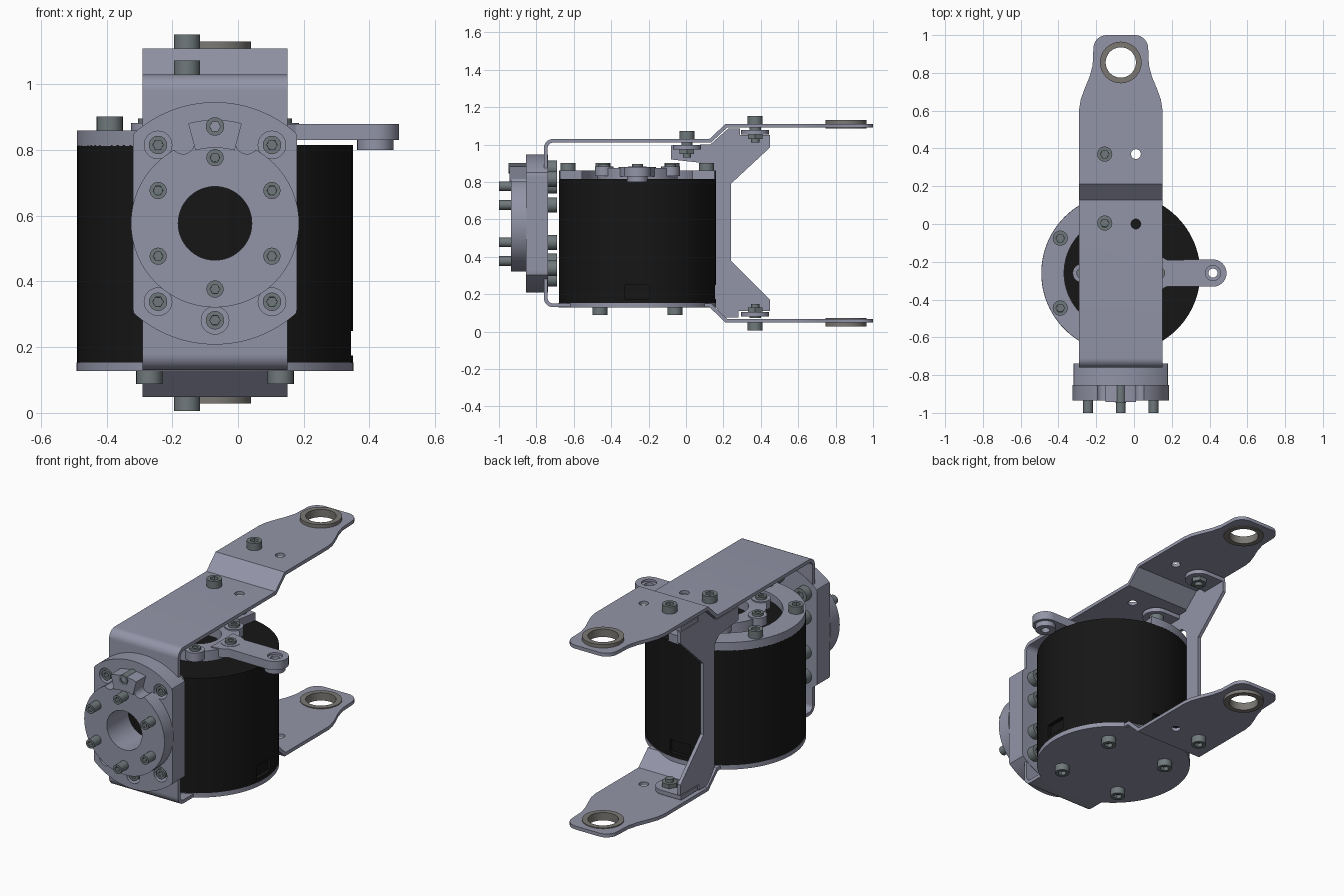
import bpy, bmesh
from math import sin, cos, pi, radians
from mathutils import Vector, Matrix

if "Cube" in bpy.data.objects:
    bpy.data.objects.remove(bpy.data.objects["Cube"])

CX, MY, FZ = -0.07, -0.26, 0.577   # centre plane, motor axis y, output flange z


def material(name, col):
    m = bpy.data.materials.new(name)
    m.diffuse_color = (*col, 1)
    m.use_nodes = True
    m.node_tree.nodes["Principled BSDF"].inputs["Base Color"].default_value = m.diffuse_color
    return m


ALU = material("aluminium", (0.29, 0.30, 0.39))
STEEL = material("steel", (0.16, 0.19, 0.20))
BUSH = material("bushing", (0.20, 0.19, 0.175))
BLACK = material("black", (0.008, 0.008, 0.008))


def arc(x, y, r, a0=0, a1=360, n=64):
    full = abs(a1 - a0) == 360
    return [(x + r * cos(radians(a0 + (a1 - a0) * i / n)), y + r * sin(radians(a0 + (a1 - a0) * i / n)))
            for i in range(n if full else n + 1)]


def add(name, bm, mat):
    bmesh.ops.recalc_face_normals(bm, faces=bm.faces)
    me = bpy.data.meshes.new(name)
    bm.to_mesh(me)
    bm.free()
    me.materials.clear()
    me.materials.append(mat)
    ob = bpy.data.objects.new(name, me)
    bpy.context.collection.objects.link(ob)
    return ob


def evaluated(ob):
    bpy.context.view_layer.update()
    dg = bpy.context.evaluated_depsgraph_get()
    return bpy.data.meshes.new_from_object(ob.evaluated_get(dg))


def prism(name, loops, lo, hi, axis='z', mat=ALU):
    """Extrude an outline (first loop) with holes (other loops) along an axis."""
    cu = bpy.data.curves.new(name, 'CURVE')
    cu.dimensions, cu.fill_mode, cu.extrude = '2D', 'BOTH', (hi - lo) / 2
    for pts in loops:
        sp = cu.splines.new('POLY')
        sp.points.add(len(pts) - 1)
        for p, (u, v) in zip(sp.points, pts):
            p.co = (u, v, 0, 1)
        sp.use_cyclic_u = True
    tmp = bpy.data.objects.new("tmp", cu)
    bpy.context.collection.objects.link(tmp)
    bm = bmesh.new()
    bm.from_mesh(evaluated(tmp))
    bpy.data.objects.remove(tmp)
    bmesh.ops.remove_doubles(bm, verts=bm.verts, dist=1e-5)
    for v in bm.verts:
        x, y, w = v.co.x, v.co.y, v.co.z + (lo + hi) / 2
        v.co = {'z': (x, y, w), 'y': (x, w, y), 'x': (w, x, y)}[axis]
    return add(name, bm, mat)


def cut(ob, cutter):
    cutter.hide_render = True
    m = ob.modifiers.new("cut", 'BOOLEAN')
    m.operation, m.object, m.solver = 'DIFFERENCE', cutter, 'EXACT'
    me = evaluated(ob)
    ob.modifiers.clear()
    ob.data = me
    bpy.data.objects.remove(cutter)


def screw(name, loc, d, r=0.04, h=0.042):
    """Cap screw head with a hex socket, standing on loc and pointing along d."""
    bm = bmesh.new()
    bmesh.ops.create_cone(bm, cap_ends=True, segments=24, radius1=r, radius2=r, depth=h)
    bmesh.ops.translate(bm, verts=bm.verts, vec=(0, 0, h / 2))
    top = max(bm.faces, key=lambda f: f.calc_center_median().z)
    bmesh.ops.inset_individual(bm, faces=[top], thickness=r * 0.45)
    for i, v in enumerate(top.verts):
        a = 2 * pi * i / 24
        k = r * 0.5 / cos((a % (pi / 3)) - pi / 6)
        n = Vector((v.co.x, v.co.y, 0)).normalized()
        ang = Vector((1, 0)).angle_signed(n.xy, 0) % (pi / 3)
        k = r * 0.5 / cos(ang - pi / 6)
        v.co.x, v.co.y = n.x * k, n.y * k
    bmesh.ops.inset_individual(bm, faces=[top], thickness=0.0005, depth=-h * 0.5)
    q = Vector(d).to_track_quat('Z', 'Y').to_matrix().to_4x4()
    bmesh.ops.transform(bm, matrix=Matrix.Translation(loc) @ q, verts=bm.verts)
    return add(name, bm, STEEL)


def ribbon(path, t):
    """Closed outline of a sheet of thickness t following a path."""
    P, L, R = [Vector(p) for p in path], [], []
    for i, p in enumerate(P):
        a = (p - P[i - 1]).normalized() if i else (P[1] - p).normalized()
        b = (P[i + 1] - p).normalized() if i < len(P) - 1 else a
        n = Vector((-a.y - b.y, a.x + b.x)).normalized()
        k = t / 2 / n.dot(Vector((-a.y, a.x)))
        L.append(tuple(p + n * k))
        R.append(tuple(p - n * k))
    return L + R[::-1]


# Motor body with two wiring windows, base plate and its screws
motor = prism("motor_body", [arc(CX, MY, 0.42, n=96)], 0.15, 0.815, mat=BLACK)
cut(motor, prism("c", [[(0.325, -0.325), (0.4, -0.325), (0.4, -0.195), (0.325, -0.195)]], 0.175, 0.25))
cut(motor, prism("c", [[(-0.135, 0.135), (-0.005, 0.135), (-0.005, 0.2), (-0.135, 0.2)]], 0.175, 0.25))
prism("motor_base_plate", [arc(CX, MY, 0.421, n=96)], 0.128, 0.153)
for sx in (-1, 1):
    for sy in (-1, 1):
        screw("base_screw", (CX + sx * 0.2, MY + sy * 0.2, 0.13), (0, 0, -1))

# Half ring clamp on top of the motor
prism("clamp_ring", [arc(CX, MY, 0.42, 80, 280) + arc(CX, MY, 0.30, 280, 80)], 0.813, 0.86)
for a in (90, 150, 210, 270):
    x, y = arc(CX, MY, 0.37, a, a + 1, 1)[0]
    screw("clamp_screw", (x, y, 0.86), (0, 0, 1))

# Lobed horn with its lever
prism("horn_disc", [arc(CX, MY, 0.215), arc(CX, MY, 0.12)], 0.813, 0.875)
for i in range(6):
    x, y = arc(CX, MY, 0.205, i * 60, i * 60 + 1, 1)[0]
    prism("horn_lobe", [arc(x, y, 0.05, n=24)], 0.832, 0.882)
    screw("horn_screw", (x, y, 0.882), (0, 0, 1), 0.03, 0.014)
lever = [(0.08, -0.36), (0.14, -0.35), (0.175, -0.33)] + arc(0.418, MY, 0.072, -90, 90, 24) \
    + [(0.175, -0.19), (0.14, -0.17), (0.08, -0.16)]
prism("horn_lever", [lever, arc(0.418, MY, 0.04, n=32)], 0.83, 0.88)
prism("lever_boss", [arc(0.418, MY, 0.055, n=32), arc(0.418, MY, 0.024, n=32)], 0.80, 0.868)

# Bent bracket: front wall, top and bottom sheets with their jogs
corner_t = [(y, z) for y, z in arc(-0.71, 0.98, 0.04, 90, 180, 8)]
corner_b = [(y, z) for y, z in arc(-0.71, 0.18, 0.04, 180, 270, 8)]
path = [(0.24, 1.10), (0.215, 1.10), (0.13, 1.02)] + corner_t + corner_b + [(0.13, 0.14), (0.215, 0.058), (0.24, 0.058)]
bracket = prism("bent_bracket", [ribbon(path, 0.02)], CX - 0.22, CX + 0.22, 'x')
cut(bracket, prism("c", [arc(0.01, 0.0, 0.026, n=24)], 0.9, 1.1))
cut(bracket, prism("c", [arc(CX, FZ, 0.112)], -0.8, -0.7, 'y'))

# Arm tips with bushings
half = [(0.22, 0.235), (0.22, 0.61), (0.212, 0.66), (0.19, 0.72), (0.165, 0.78), (0.149, 0.84)] \
    + arc(0.075, 0.93, 0.07, 0, 90, 8)
outline = [(CX + x, y) for x, y in half] + [(CX - x, y) for x, y in reversed(half)]
for name, z, s in (("upper", 1.10, 1), ("lower", 0.058, -1)):
    prism(name + "_arm", [outline, arc(0.01, 0.37, 0.026, n=24), arc(CX, 0.855, 0.10)], z - 0.01, z + 0.01)
    lo, hi = sorted((z - s * 0.015, z + s * 0.03))
    prism(name + "_bushing", [arc(CX, 0.855, 0.11), arc(CX, 0.855, 0.08)], lo, hi, mat=BUSH)
    screw(name + "_arm_screw", (-0.155, 0.37, z + s * 0.01), (0, 0, s))
screw("top_sheet_screw", (-0.155, 0.005, 1.03), (0, 0, 1))

# Back brace joining both arms, with folded tabs and nuts
web = [(0.24, 0.38), (0.24, 0.79), (0.45, 0.985), (0.45, 1.05), (0.29, 1.05), (0.29, 1.085), (0.225, 1.085),
       (0.13, 1.0), (-0.08, 0.995), (-0.08, 0.92), (0.1, 0.9), (0.14, 0.86), (0.14, 0.16), (0.2, 0.075),
       (0.28, 0.075), (0.28, 0.11), (0.45, 0.11), (0.45, 0.17)]
prism("back_brace", [web], -0.28, -0.26, 'x')
for y, z, s in ((0.37, 1.065, 1), (0.005, 0.985, 1), (0.37, 0.093, -1)):
    tab = [(-0.28, y - 0.075)] + arc(-0.155, y, 0.075, -90, 90, 20) + [(-0.28, y + 0.075)]
    prism("brace_tab", [tab], z - 0.012, z + 0.012)
    prism("tab_spacer", [arc(-0.155, y, 0.03, n=24)], z - 0.02, z + 0.025, mat=STEEL)
    lo, hi = sorted((z - s * 0.01, z - s * 0.036))
    prism("tab_nut", [arc(-0.155, y, 0.045, n=6)], lo, hi, mat=STEEL)
    lo, hi = sorted((z - s * 0.01, z - s * 0.055))
    prism("tab_bolt_end", [arc(-0.155, y, 0.022, n=20)], lo, hi, mat=STEEL)

# Output flange: circle with flattened sides, front boss and index tab
flat = [(max(CX - 0.25, min(CX + 0.25, x)), z) for x, z in arc(CX, FZ, 0.369, n=120)]
outer = [arc(CX, FZ, 0.295, a, a + 1, 1)[0] for a in (90, 54, -54, -90, -126, 126)]
inner = [arc(CX, FZ, 0.2, a, a + 1, 1)[0] for a in range(30, 390, 60)]
bore = arc(CX, FZ, 0.112)
prism("front_wall_flare", [flat, bore], -0.762, -0.738, 'y')
prism("output_flange", [flat, bore] + [arc(x, z, 0.042, n=32) for x, z in outer[1:]], -0.855, -0.758, 'y')
boss = prism("flange_boss", [arc(CX, FZ, 0.256), bore], -0.935, -0.853, 'y')
for s in (-1, 1):
    cut(boss, prism("c", [arc(CX + s * 0.097, FZ + 0.245, 0.034, n=24)], -0.95, -0.8535, 'y'))
prism("index_tab", [arc(CX, FZ, 0.315, 75, 105, 12) + arc(CX, FZ, 0.23, 105, 75, 12)], -0.943, -0.853, 'y')

# Flange bolts: outer ones sunk, inner ones standing out, all with heads behind
for i, (x, z) in enumerate(outer):
    screw("outer_bolt_end", (x, -0.76, z), (0, -1, 0), 0.028, 0.188 if i == 0 else 0.092)
    screw("outer_bolt_head", (x, -0.74, z), (0, 1, 0), 0.042, 0.05)
for x, z in inner:
    screw("inner_bolt_end", (x, -0.925, z), (0, -1, 0), 0.026, 0.075)
    screw("inner_bolt_head", (x, -0.74, z), (0, 1, 0), 0.04, 0.05)

# Smooth round walls, keep edges sharp
bpy.ops.object.select_all(action='SELECT')
bpy.context.view_layer.objects.active = motor
bpy.ops.object.shade_smooth_by_angle(angle=radians(30))
